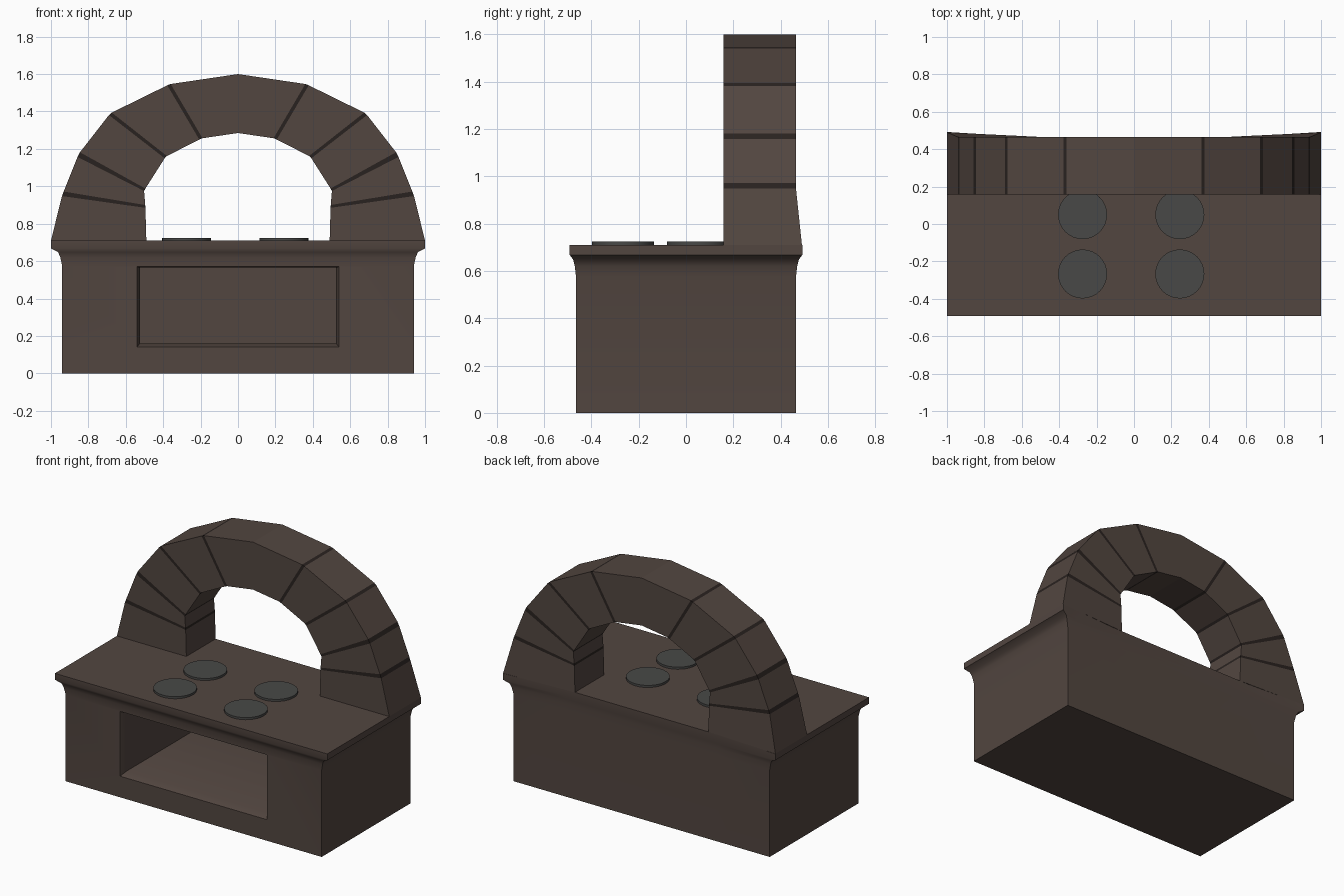
import bpy, bmesh, math

if "Cube" in bpy.data.objects:
    bpy.data.objects.remove(bpy.data.objects["Cube"])


def material(name, rgb):
    m = bpy.data.materials.new(name)
    m.diffuse_color = (*rgb, 1)
    m.use_nodes = True
    m.node_tree.nodes["Principled BSDF"].inputs["Base Color"].default_value = m.diffuse_color
    return m


STONE = material("brown_stone", (0.085, 0.061, 0.051))
JOINT = material("dark_joint", (0.022, 0.016, 0.014))
IRON = material("grey_iron", (0.065, 0.066, 0.063))


def loft(name, rings, mats, strip_mats=None, smooth=None):
    """Skin equal-length closed rings of points and cap both ends."""
    bm = bmesh.new()
    vs = [[bm.verts.new(p) for p in r] for r in rings]
    n = len(rings[0])
    for k in range(len(vs) - 1):
        for i in range(n):
            j = (i + 1) % n
            f = bm.faces.new((vs[k][i], vs[k][j], vs[k + 1][j], vs[k + 1][i]))
            f.material_index = strip_mats[k] if strip_mats else 0
    bm.faces.new(vs[0][::-1])
    bm.faces.new(vs[-1])
    bmesh.ops.recalc_face_normals(bm, faces=bm.faces)
    me = bpy.data.meshes.new(name)
    bm.to_mesh(me)
    bm.free()
    for m in mats:
        me.materials.append(m)
    ob = bpy.data.objects.new(name, me)
    bpy.context.collection.objects.link(ob)
    return ob


def activate(ob):
    bpy.ops.object.select_all(action='DESELECT')
    ob.select_set(True)
    bpy.context.view_layer.objects.active = ob


# Base: a box with a flared rim; the middle of the back stays flat
profile = [(0.94, 0.465, 0), (0.94, 0.465, 0.575), (0.95, 0.47, 0.62),
           (0.962, 0.477, 0.648), (1.0, 0.492, 0.668), (1.0, 0.492, 0.71)]
base = loft("stove_base", [[(-x, -y, z), (x, -y, z), (x, y, z), (0.56, 0.465, z),
                            (-0.56, 0.465, z), (-x, -(-y), z)] for x, y, z in profile], [STONE])

# Firebox opening with a sloped lip, cut into the front
cuts = [(-0.60, 0.54, 0.14, 0.57), (-0.465, 0.54, 0.14, 0.57),
        (-0.42, 0.525, 0.16, 0.565), (0.36, 0.525, 0.16, 0.565)]
cutter = loft("firebox_cutter", [[(-x, y, a), (x, y, a), (x, y, b), (-x, y, b)]
                                 for y, x, a, b in cuts], [STONE])
cutter.hide_render = True
activate(base)
mod = base.modifiers.new("firebox", 'BOOLEAN')
mod.object = cutter
mod.operation = 'DIFFERENCE'
mod.solver = 'EXACT'
bpy.ops.object.modifier_apply(modifier=mod.name)
bpy.data.objects.remove(cutter, do_unlink=True)
activate(base)
bpy.ops.object.shade_smooth_by_angle(angle=math.radians(40))

# Arch: inner x, z and outer x, z at each joint edge, mirrored across x = 0
half = [(0.49, 0.71, 1.0, 0.71), (0.495, 0.885, 0.941, 0.948), (0.496, 0.90, 0.932, 0.972),
        (0.502, 0.975, 0.858, 1.157), (0.495, 0.988, 0.845, 1.182),
        (0.392, 1.150, 0.69, 1.381), (0.38, 1.162, 0.675, 1.394),
        (0.207, 1.250, 0.378, 1.540), (0.19, 1.257, 0.36, 1.547)]
stations = half + [(0, 1.285, 0, 1.60)] + [(-a, b, -c, d) for a, b, c, d in half[::-1]]
rings = []
for k, (xi, zi, xo, zo) in enumerate(stations):
    foot = 0.49 if k in (0, len(stations) - 1) else 0.465
    rings.append([(xi, 0.158, zi), (xo, 0.158, zo), (xo, foot, zo), (xi, 0.465, zi)])
strips = [k % 2 for k in range(8)] + [0, 0] + [k % 2 for k in range(8)][::-1]
loft("stone_arch", rings, [STONE, JOINT], strips)

# Four cooking plates
for x in (-0.275, 0.245):
    for y in (-0.267, 0.05):
        bpy.ops.mesh.primitive_cylinder_add(vertices=32, radius=0.131, depth=0.024,
                                            location=(x, y, 0.712))
        plate = bpy.context.object
        plate.name = "cooking_plate"
        plate.data.materials.append(IRON)
        bpy.ops.object.shade_smooth_by_angle(angle=math.radians(30))
